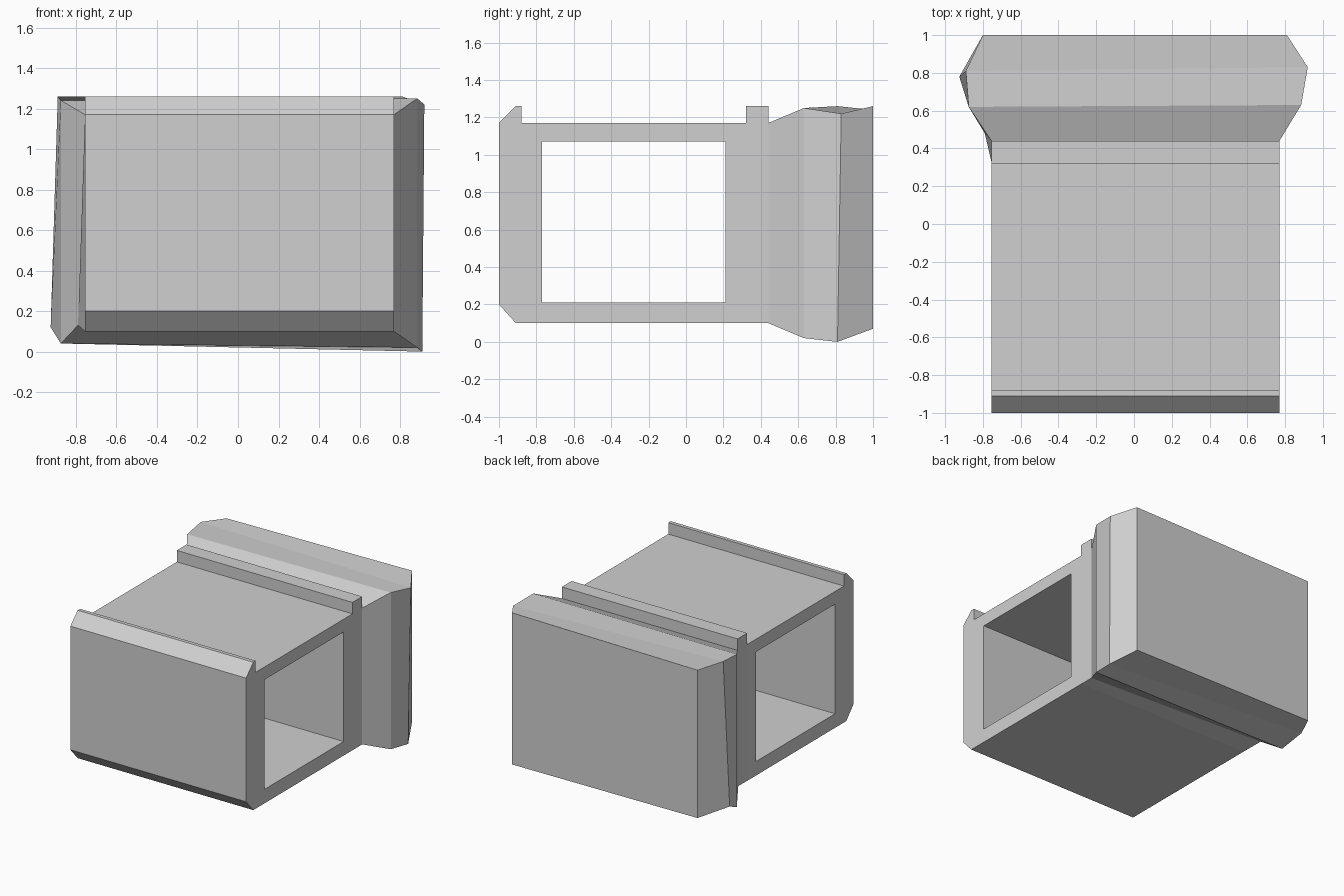
import bpy
import bmesh

cube = bpy.data.objects.get("Cube")
if cube:
    bpy.data.objects.remove(cube, do_unlink=True)

grey = bpy.data.materials.new("light_grey")
grey.use_nodes = True
grey.diffuse_color = (0.63, 0.63, 0.63, 1)
grey.node_tree.nodes["Principled BSDF"].inputs["Base Color"].default_value = (0.63, 0.63, 0.63, 1)

LEFT, RIGHT = -0.755, 0.77


def finish(bm, name):
    bmesh.ops.recalc_face_normals(bm, faces=bm.faces)
    mesh = bpy.data.meshes.new(name)
    bm.to_mesh(mesh)
    bm.free()
    mesh.materials.append(grey)
    obj = bpy.data.objects.new(name, mesh)
    bpy.context.collection.objects.link(obj)
    return obj


def extrude_profile(name, *loops):
    """Fill side outlines (later loops are holes) and extrude them across the width."""
    bm = bmesh.new()
    edges = []
    for loop in loops:
        verts = [bm.verts.new((LEFT, y, z)) for y, z in loop]
        edges += [bm.edges.new((v, verts[i - 1])) for i, v in enumerate(verts)]
    bmesh.ops.triangle_fill(bm, edges=edges, use_beauty=True, normal=(1, 0, 0))
    grown = bmesh.ops.extrude_face_region(bm, geom=bm.faces[:], use_keep_orig=True)
    moved = [g for g in grown["geom"] if isinstance(g, bmesh.types.BMVert)]
    bmesh.ops.translate(bm, verts=moved, vec=(RIGHT - LEFT, 0, 0))
    return finish(bm, name)


# Main housing with front lip, chamfers and a rectangular tunnel through the sides
outline = [(-1, 0.2), (-1, 1.17), (-0.91, 1.26), (-0.88, 1.26), (-0.88, 1.17),
           (0.33, 1.17), (0.33, 0.1), (-0.91, 0.1)]
tunnel = [(-0.77, 0.21), (0.21, 0.21), (0.21, 1.07), (-0.77, 1.07)]
extrude_profile("housing", outline, tunnel)

# Raised rib across the top
extrude_profile("top_rib", [(0.32, 1.17), (0.44, 1.17), (0.44, 1.26), (0.32, 1.26)])

# Flared, slightly uneven rear block: rings of bottom and top corners
rings = [
    [(LEFT, 0.33, 0.1), (RIGHT, 0.33, 0.1), (RIGHT, 0.33, 1.17), (LEFT, 0.33, 1.17)],
    [(-0.79, 0.48, 0.13), (RIGHT, 0.44, 0.1), (RIGHT, 0.44, 1.17), (LEFT, 0.44, 1.17)],
    [(-0.875, 0.62, 0.04), (0.885, 0.63, 0.02), (0.885, 0.63, 1.25), (-0.875, 0.62, 1.24)],
    [(-0.925, 0.78, 0.12), (0.91, 0.81, 0), (0.92, 0.83, 1.22), (-0.89, 0.81, 1.26)],
    [(-0.8, 1, 0.08), (0.81, 1, 0.07), (0.81, 1, 1.26), (-0.8, 1, 1.24)],
]
bm = bmesh.new()
loops = [[bm.verts.new(p) for p in ring] for ring in rings]
for a, b in zip(loops, loops[1:]):
    for i in range(4):
        bm.faces.new((a[i - 1], a[i], b[i], b[i - 1]))
bm.faces.new(loops[0])
bm.faces.new(loops[-1])
finish(bm, "rear_block")
